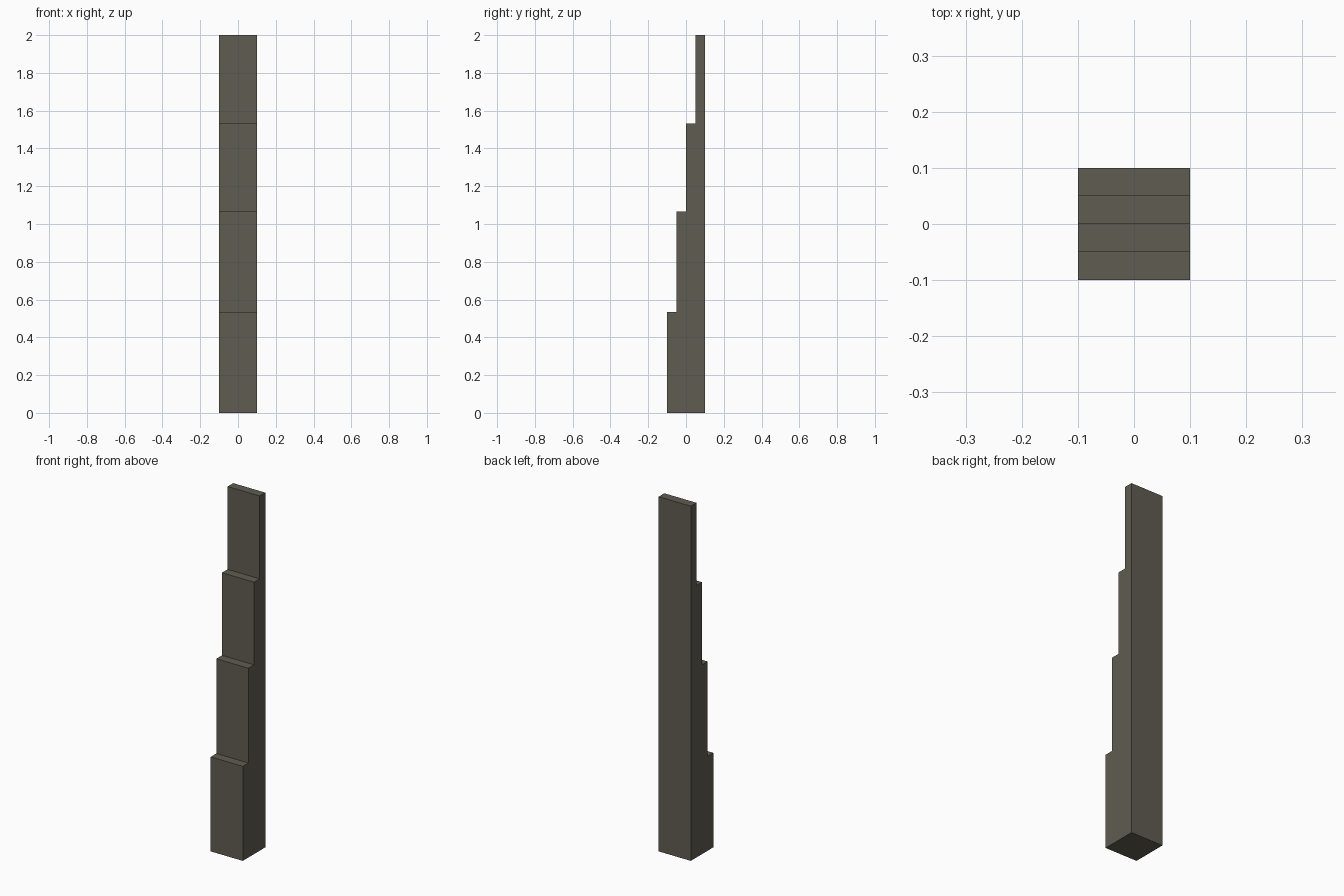
import bpy, bmesh

if "Cube" in bpy.data.objects:
    bpy.data.objects.remove(bpy.data.objects["Cube"])

HALF_WIDTH = 0.1
BACK_Y = 0.1
# front face y and top height of each step, lowest first
STEPS = [(-0.1, 0.533), (-0.05, 1.067), (0.0, 1.533), (0.05, 2.0)]

stone = bpy.data.materials.new("dark grey stone")
stone.diffuse_color = (0.117, 0.110, 0.082, 1.0)
stone.use_nodes = True
stone.node_tree.nodes["Principled BSDF"].inputs["Base Color"].default_value = stone.diffuse_color

# stepped side profile in (y, z)
profile = [(BACK_Y, 0.0)]
z = 0.0
for y, top in STEPS:
    profile += [(y, z), (y, top)]
    z = top
profile.append((BACK_Y, z))

# extrude the profile across the width
bm = bmesh.new()
side = bm.faces.new([bm.verts.new((-HALF_WIDTH, y, z)) for y, z in profile])
ext = bmesh.ops.extrude_face_region(bm, geom=[side], use_keep_orig=True)
moved = [g for g in ext["geom"] if isinstance(g, bmesh.types.BMVert)]
bmesh.ops.translate(bm, verts=moved, vec=(2 * HALF_WIDTH, 0, 0))
bmesh.ops.recalc_face_normals(bm, faces=bm.faces)

mesh = bpy.data.meshes.new("stepped_pillar")
bm.to_mesh(mesh)
bm.free()
mesh.materials.append(stone)
pillar = bpy.data.objects.new("stepped_pillar", mesh)
bpy.context.collection.objects.link(pillar)
